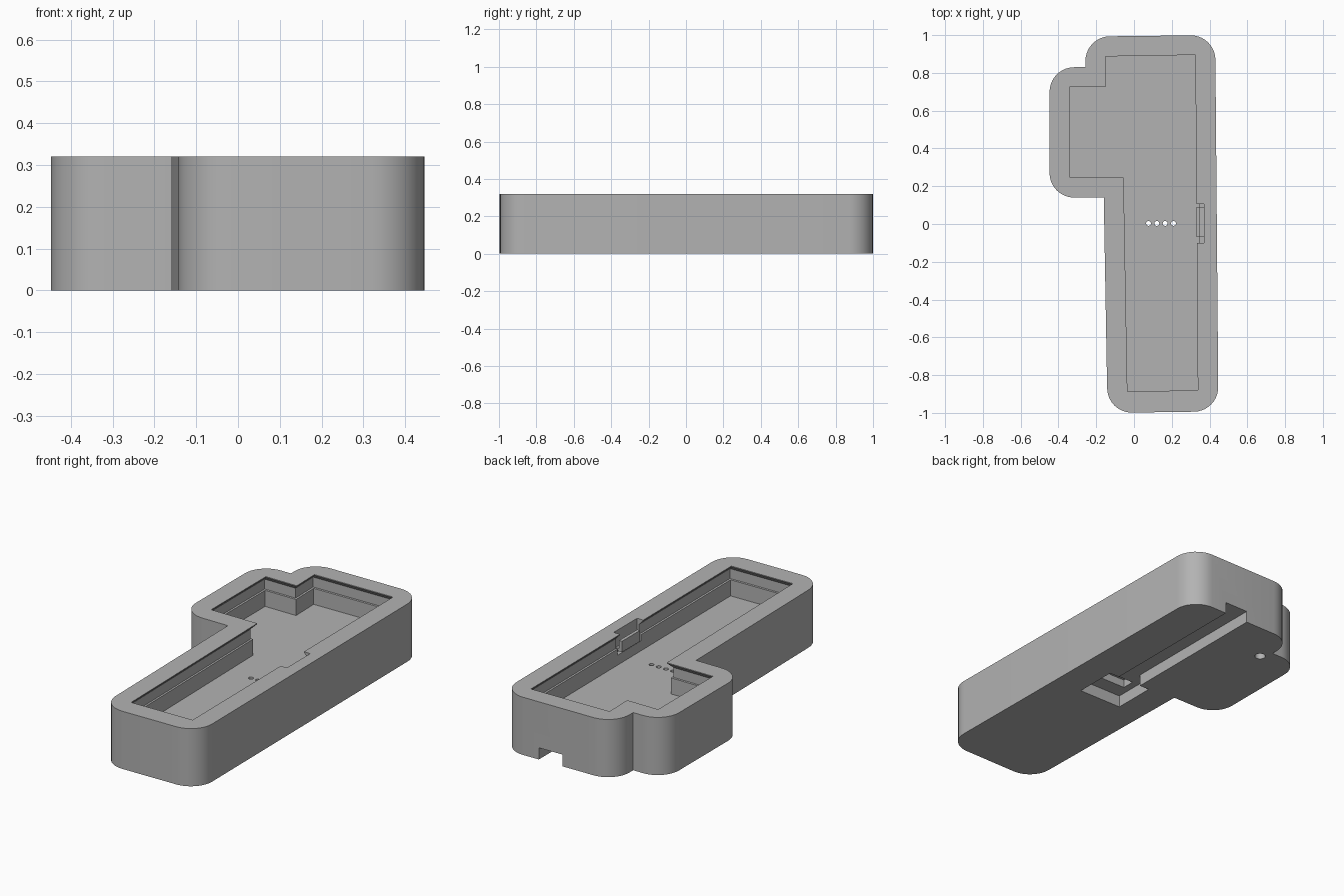
import bpy, bmesh, math
from mathutils import Vector

cube = bpy.data.objects.get("Cube")
if cube:
    bpy.data.objects.remove(cube, do_unlink=True)

H = 0.32        # case height
FLOOR = 0.145   # inside floor level

grey = bpy.data.materials.new("plain grey")
grey.use_nodes = True
grey.diffuse_color = (0.45, 0.45, 0.45, 1)
grey.node_tree.nodes["Principled BSDF"].inputs["Base Color"].default_value = grey.diffuse_color


def new_object(name, bm):
    bmesh.ops.recalc_face_normals(bm, faces=bm.faces[:])
    mesh = bpy.data.meshes.new(name)
    bm.to_mesh(mesh)
    bm.free()
    mesh.materials.append(grey)
    ob = bpy.data.objects.new(name, mesh)
    bpy.context.collection.objects.link(ob)
    return ob


def loft(name, rings):
    """Closed solid through a stack of equal-length (outline, z) rings."""
    bm = bmesh.new()
    loops = [[bm.verts.new((p[0], p[1], z)) for p in pts] for pts, z in rings]
    for a, b in zip(loops, loops[1:]):
        for i in range(len(a)):
            j = (i + 1) % len(a)
            bm.faces.new((a[i], a[j], b[j], b[i]))
    bm.faces.new(loops[0])
    bm.faces.new(loops[-1])
    return new_object(name, bm)


def box(name, x0, x1, y0, y1, z0, z1):
    pts = [(x0, y0), (x1, y0), (x1, y1), (x0, y1)]
    return loft(name, [(pts, z0), (pts, z1)])


def drill(name, x, y, r, z0, z1, n=20):
    pts = [(x + r * math.cos(math.tau * i / n), y + r * math.sin(math.tau * i / n)) for i in range(n)]
    return loft(name, [(pts, z0), (pts, z1)])


def offset(pts, d):
    """Move every edge of a counter-clockwise outline outwards by d."""
    out = []
    for i, p in enumerate(pts):
        p = Vector(p)
        e1 = (p - Vector(pts[i - 1])).normalized()
        e2 = (Vector(pts[(i + 1) % len(pts)]) - p).normalized()
        n1, n2 = Vector((e1.y, -e1.x)), Vector((e2.y, -e2.x))
        out.append(p + (n1 + n2) * d / (1 + n1.dot(n2)))
    return out


def round_convex(pts, r, n=10):
    """Fillet the convex corners, keep the concave ones sharp."""
    out = []
    for i, p in enumerate(pts):
        p = Vector(p)
        e1 = (p - Vector(pts[i - 1])).normalized()
        e2 = (Vector(pts[(i + 1) % len(pts)]) - p).normalized()
        turn = e1.x * e2.y - e1.y * e2.x
        if turn < 0:
            out.append(p)
            continue
        ang = math.atan2(turn, e1.dot(e2))
        start = p - e1 * r * math.tan(ang / 2)
        centre = start + Vector((-e1.y, e1.x)) * r
        a0 = math.atan2(-e1.x, e1.y)
        for k in range(n + 1):
            a = a0 + ang * k / n
            out.append(centre + r * Vector((math.cos(a), math.sin(a))))
    return out


# Case body with its side bulge
outer = [(-0.14, -1.0), (0.447, -0.992), (0.43, 1.0), (-0.257, 0.992),
         (-0.257, 0.83), (-0.447, 0.83), (-0.447, 0.14), (-0.16, 0.14)]
outline = round_convex(outer, 0.13)
body = loft("case_body", [(outline, 0), (outline, H)])

# Hollow with an overhanging lip and a small step halfway down
opening = [(-0.035, -0.887), (0.338, -0.88), (0.325, 0.895), (-0.152, 0.887),
           (-0.148, 0.727), (-0.338, 0.727), (-0.338, 0.247), (-0.055, 0.247)]
profile = [(H + 0.04, 0), (H - 0.004, 0), (0.29, 0.025), (0.235, 0.025), (0.234, 0.015), (FLOOR, 0.015)]
cutters = [loft("hollow_cutter", [(offset(opening, d), z) for z, d in profile])]

# Latch pocket in the rim, underside cable channel, connector recess and slot
cutters += [
    box("latch_cutter", 0.30, 0.37, -0.10, 0.105, 0.2, 0.37),
    box("channel_cutter", 0.06, 0.205, 0.05, 1.1, -0.05, 0.065),
    box("recess_cutter", 0.0, 0.265, -0.12, 0.12, -0.05, 0.066),
    box("slot_cutter", 0.04, 0.24, -0.035, 0.035, 0.03, 0.11),
    drill("bottom_hole_cutter", -0.225, 0.765, 0.028, -0.05, 0.06),
]

# Row of four pin holes through the floor
for i in range(4):
    cutters.append(drill("pin_cutter", 0.077 + 0.044 * i, 0.003, 0.013, 0.08, 0.2, 16))

for c in cutters:
    c.hide_render = True
    m = body.modifiers.new(c.name, "BOOLEAN")
    m.operation = "DIFFERENCE"
    m.solver = "EXACT"
    m.object = c

bpy.context.view_layer.update()
cut = bpy.data.meshes.new_from_object(body.evaluated_get(bpy.context.evaluated_depsgraph_get()))
body.modifiers.clear()
body.data = cut
cut.name = "case_body"
for c in cutters:
    bpy.data.objects.remove(c, do_unlink=True)

# Latch tab and the shelf that joins it to the wall
box("latch_tab", 0.33, 0.348, -0.07, 0.09, 0.215, 0.275)
box("latch_shelf", 0.34, 0.375, -0.07, 0.09, 0.215, 0.23)

bpy.ops.object.select_all(action="DESELECT")
body.select_set(True)
bpy.context.view_layer.objects.active = body
bpy.ops.object.shade_smooth_by_angle(angle=math.radians(25))
